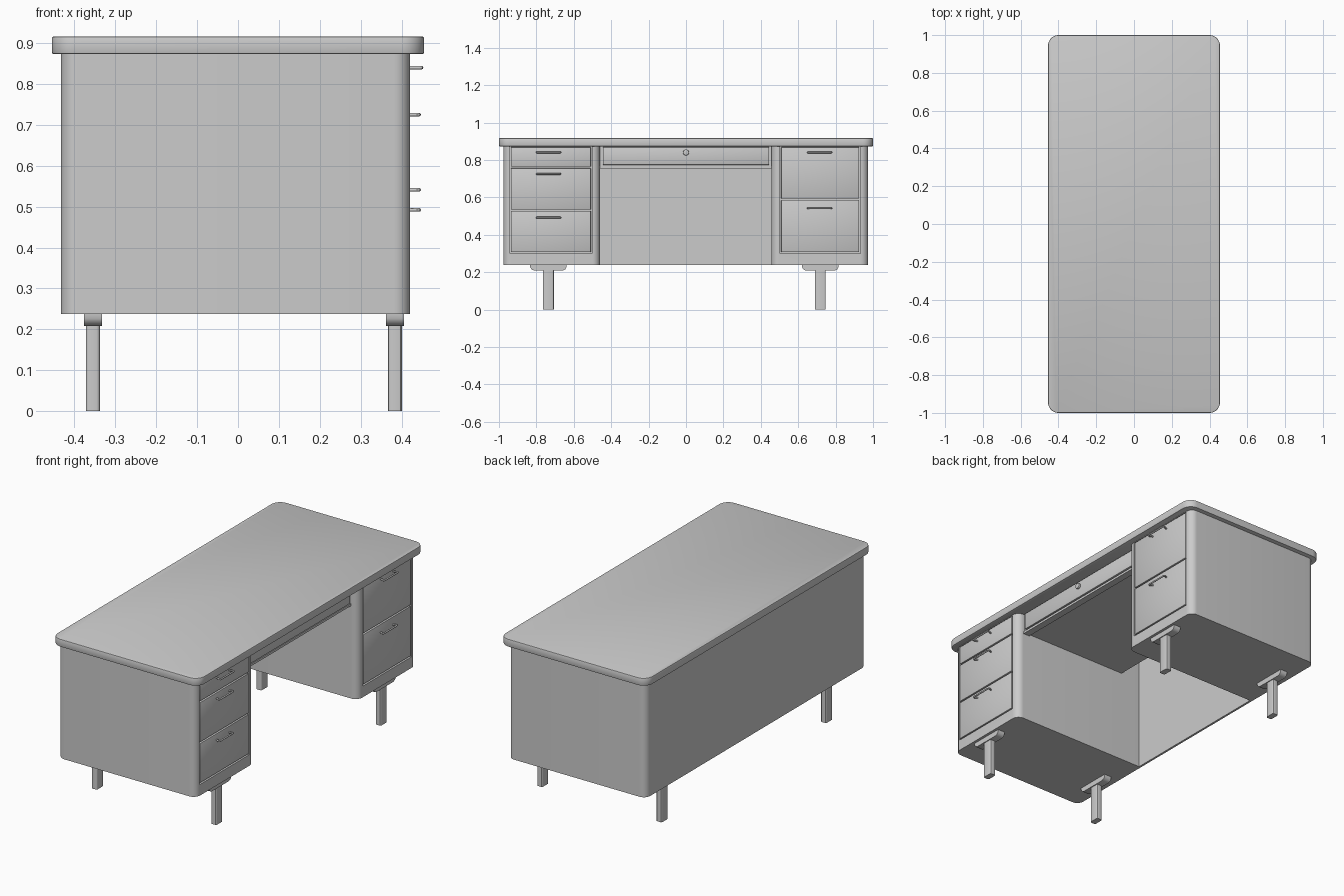
import bpy, bmesh, math

if "Cube" in bpy.data.objects:
    bpy.data.objects.remove(bpy.data.objects["Cube"])

FRONT, BACK = 0.421, -0.433      # cabinet faces along x
BOTTOM, DECK, TOP = 0.237, 0.873, 0.916


def finish(ob, bevel=0.0, segments=2, angle=30):
    bpy.ops.object.select_all(action='DESELECT')
    ob.select_set(True)
    bpy.context.view_layer.objects.active = ob
    if bevel:
        m = ob.modifiers.new("bevel", 'BEVEL')
        m.width, m.segments, m.limit_method = bevel, segments, 'ANGLE'
        m.angle_limit = math.radians(50)
        bpy.ops.object.modifier_apply(modifier=m.name)
    bpy.ops.object.shade_smooth_by_angle(angle=math.radians(angle))
    return ob


def rounded(corners, steps=8):
    """Round each (x, y, radius) corner of a polygon."""
    pts = []
    n = len(corners)
    for i, (x, y, r) in enumerate(corners):
        if r == 0:
            pts.append((x, y))
            continue
        d = []
        for j in (i - 1, (i + 1) % n):
            dx, dy = corners[j][0] - x, corners[j][1] - y
            l = math.hypot(dx, dy)
            d.append((dx / l, dy / l))
        for k in range(steps + 1):
            t = math.pi / 2 * k / steps
            a, b = r * (1 - math.sin(t)), r * (1 - math.cos(t))
            pts.append((x + d[0][0] * a + d[1][0] * b, y + d[0][1] * a + d[1][1] * b))
    return pts


def prism(name, pts, lo, hi, axis='z'):
    """Extrude a profile along z (points are x, y) or x (points are y, z)."""
    bm = bmesh.new()
    place = (lambda p: (p[0], p[1], lo)) if axis == 'z' else (lambda p: (lo, p[0], p[1]))
    face = bm.faces.new([bm.verts.new(place(p)) for p in pts])
    ext = bmesh.ops.extrude_face_region(bm, geom=[face])
    move = (0, 0, hi - lo) if axis == 'z' else (hi - lo, 0, 0)
    bmesh.ops.translate(bm, vec=move, verts=[v for v in ext['geom'] if isinstance(v, bmesh.types.BMVert)])
    bmesh.ops.recalc_face_normals(bm, faces=bm.faces)
    me = bpy.data.meshes.new(name)
    bm.to_mesh(me)
    bm.free()
    ob = bpy.data.objects.new(name, me)
    bpy.context.collection.objects.link(ob)
    return ob


def box(name, x0, x1, y0, y1, z0, z1, bevel=0.0):
    ob = prism(name, [(x0, y0), (x1, y0), (x1, y1), (x0, y1)], z0, z1)
    return finish(ob, bevel) if bevel else ob


def handle(name, y, z, reach):
    """Bowed bar pull."""
    half = [(FRONT - 0.005, 0.054), (FRONT + 0.008, 0.057), (reach - 0.009, 0.064),
            (reach - 0.005, 0.062), (reach - 0.004, 0.05)]
    path = [(px, -py) for px, py in half] + [(px, py) for px, py in reversed(half)]
    cu = bpy.data.curves.new(name, 'CURVE')
    cu.dimensions, cu.bevel_depth, cu.bevel_resolution = '3D', 0.0045, 2
    cu.use_fill_caps = True
    sp = cu.splines.new('POLY')
    sp.points.add(len(path) - 1)
    for p, (px, py) in zip(sp.points, path):
        p.co = (px, y + py, z, 1)
    ob = bpy.data.objects.new(name, cu)
    bpy.context.collection.objects.link(ob)
    bpy.ops.object.select_all(action='DESELECT')
    ob.select_set(True)
    bpy.context.view_layer.objects.active = ob
    bpy.ops.object.convert(target='MESH')
    finish(bpy.context.object, angle=50)


# desk top
slab = prism("desk_top", rounded([(-0.455, -1, 0.055), (0.455, -1, 0.055),
                                  (0.455, 1, 0.055), (-0.455, 1, 0.055)]), DECK, TOP)
finish(slab, 0.004)

# cabinet: two pedestals joined by a thin back panel
r = 0.04
cabinet = prism("cabinet", rounded([
    (BACK, -0.976, r), (FRONT, -0.976, r), (FRONT, -0.46, r), (BACK + 0.012, -0.46, 0),
    (BACK + 0.012, 0.456, 0), (FRONT, 0.456, r), (FRONT, 0.974, r), (BACK, 0.974, r)]), BOTTOM, DECK)

# drawers: y range, dividing heights, (handle height, handle reach), handle y
pedestals = [
    ("left", -0.938, -0.507, [0.303, 0.531, 0.76, 0.872],
     [(0.492, 0.447), (0.725, 0.447), (0.84, 0.453)], -0.735),
    ("right", 0.507, 0.928, [0.303, 0.589, 0.872],
     [(0.541, 0.447), (0.84, 0.453)], 0.714),
]
gap = 0.004
for side, y0, y1, levels, pulls, hy in pedestals:
    # recess for the drawer fronts
    cutter = box("recess_cutter", FRONT - 0.02, FRONT + 0.05, y0 - gap, y1 + gap, levels[0] - gap, levels[-1])
    m = cabinet.modifiers.new("recess", 'BOOLEAN')
    m.operation, m.object, m.solver = 'DIFFERENCE', cutter, 'EXACT'
    bpy.context.view_layer.objects.active = cabinet
    bpy.ops.object.modifier_apply(modifier=m.name)
    bpy.data.objects.remove(cutter)
    for i, (z, reach) in enumerate(pulls):
        box(f"{side}_drawer_front_{i + 1}", FRONT - 0.024, FRONT, y0 + gap / 2, y1 - gap / 2,
            levels[i] + gap, levels[i + 1] - gap, 0.0015)
        handle(f"{side}_handle_{i + 1}", hy, z, reach)
finish(cabinet)

# centre drawer above the kneehole, with its rail and lock
box("centre_drawer_box", -0.30, 0.372, -0.46, 0.456, 0.764, DECK)
box("centre_drawer_rail", 0.34, 0.38, -0.46, 0.456, 0.755, 0.768)
box("centre_drawer_front", 0.36, 0.384, -0.444, 0.444, 0.774, 0.868, 0.0015)
bpy.ops.mesh.primitive_cylinder_add(vertices=24, radius=0.016, depth=0.014,
                                    location=(0.388, 0, 0.84), rotation=(0, math.pi / 2, 0))
lock = bpy.context.object
lock.name = "drawer_lock"
finish(lock, 0.003)

# legs with chamfered mounting brackets
for end, x in (("front", 0.384), ("back", -0.355)):
    for side, y in (("left", -0.736), ("right", 0.718)):
        leg = prism(f"{end}_{side}_leg", rounded([
            (x - 0.017, y - 0.029, 0.008), (x + 0.017, y - 0.029, 0.008),
            (x + 0.017, y + 0.029, 0.008), (x - 0.017, y + 0.029, 0.008)], 3), 0, 0.22)
        finish(leg)
        bracket = prism(f"{end}_{side}_leg_bracket", [
            (y - 0.097, BOTTOM + 0.002), (y - 0.097, 0.226), (y - 0.09, 0.214), (y - 0.075, 0.208),
            (y + 0.075, 0.208), (y + 0.09, 0.214), (y + 0.097, 0.226), (y + 0.097, BOTTOM + 0.002)],
            x - 0.022, x + 0.022, 'x')
        finish(bracket, angle=45)
